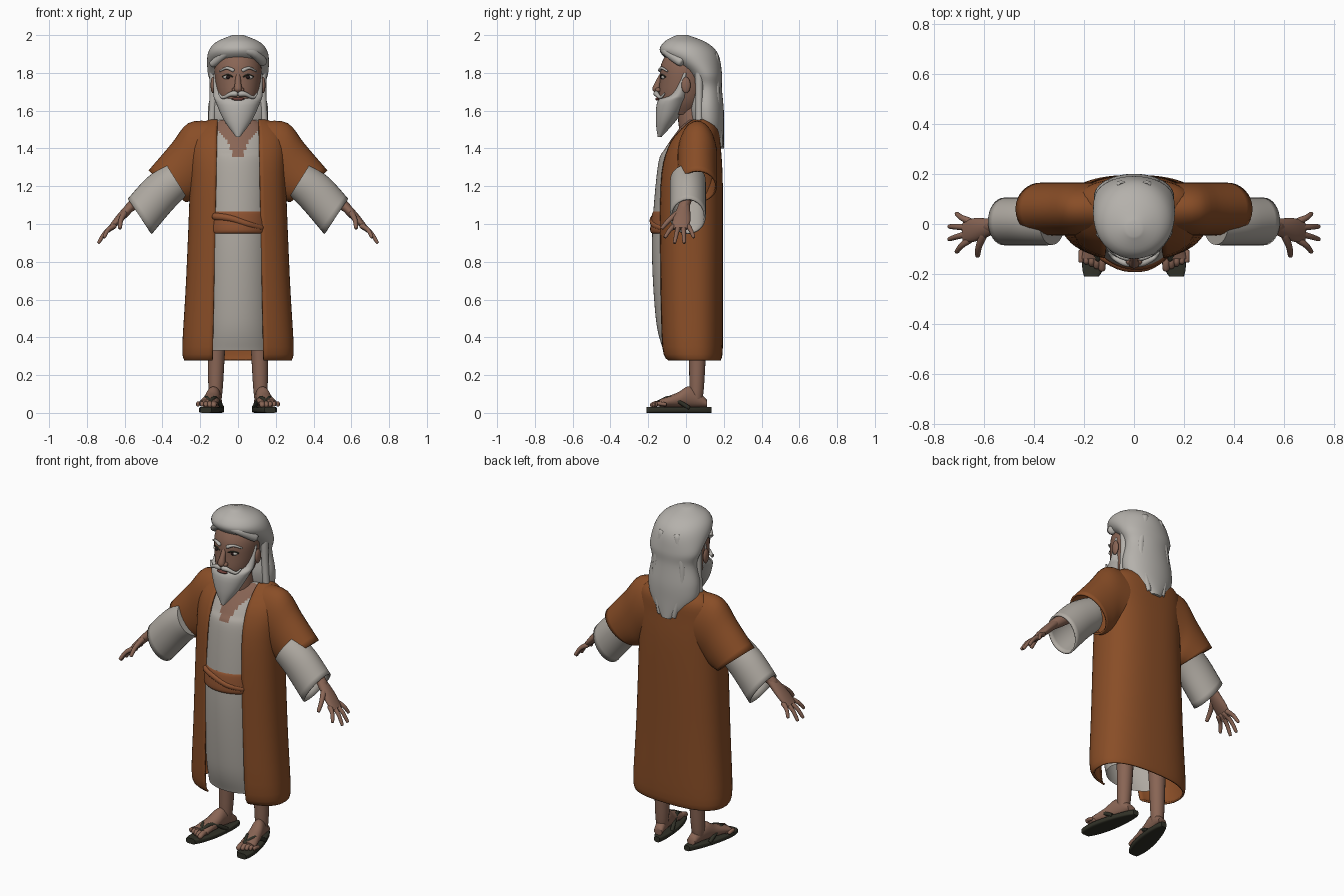
import bpy, bmesh, math
from mathutils import Vector, Matrix

if "Cube" in bpy.data.objects:
    bpy.data.objects.remove(bpy.data.objects["Cube"])


def material(name, red, green, blue):
    mat = bpy.data.materials.new(name)
    mat.use_nodes = True
    mat.diffuse_color = (red, green, blue, 1)
    node = mat.node_tree.nodes["Principled BSDF"]
    node.inputs["Base Color"].default_value = mat.diffuse_color
    node.inputs["Roughness"].default_value = .8
    return mat


SKIN = material("warm skin", .25, .13, .09)
HAIR = material("pale grey hair", .46, .44, .41)
CLOTH = material("off white linen", .43, .4, .36)
ROBE = material("rust brown robe", .25, .075, .02)
BELT = material("belt brown", .27, .085, .03)
DARK = material("dark leather", .03, .03, .02)
LIPS = material("lips", .16, .05, .04)
EYE = material("eye white", .5, .47, .43)
IRIS = material("dark iris", .02, .01, .01)


def finish(name, bm, mats, mirror=False, thick=0, rule=None):
    bmesh.ops.recalc_face_normals(bm, faces=bm.faces[:])
    mesh = bpy.data.meshes.new(name)
    bm.to_mesh(mesh)
    bm.free()
    for mat in mats:
        mesh.materials.append(mat)
    if rule:
        for face in mesh.polygons:
            face.material_index = rule(face.center)
    mesh.shade_smooth()
    mesh.set_sharp_from_angle(angle=math.radians(50))
    part = bpy.data.objects.new(name, mesh)
    bpy.context.collection.objects.link(part)
    if mirror:
        part.modifiers.new("Mirror", 'MIRROR')
    if thick:
        solid = part.modifiers.new("Solidify", 'SOLIDIFY')
        solid.thickness, solid.offset = thick, 0


def spline(before, start, end, after, t):
    """Smooth interpolation between start and end."""
    leave, arrive = (end - before) / 2, (after - start) / 2
    ease = t * t * (3 - 2 * t)
    return start + (end - start) * ease + (leave * (1 - t) - arrive * t) * t * (1 - t)


def loft(name, rings, *mats, sides=32, steps=4, power=1, caps="start end", gap=None, **options):
    """Smooth surface through rings (centre, side axis, depth axis); gap opens the front."""
    keys = [[Vector(part) for part in ring] for ring in rings]
    padded = [keys[0], *keys, keys[-1]]
    sections = []
    for i in range(len(keys) - 1):
        for k in range(steps):
            sections.append([spline(*column, k / steps) for column in zip(*padded[i:i + 4])])
    sections.append(keys[-1])

    def shaped(value):
        return math.copysign(abs(value) ** power, value)

    bm = bmesh.new()
    rows = []
    for centre, side, depth in sections:
        start = math.asin((gap(centre.z) / side.length) ** (1 / power)) if gap else 0
        sweep = math.tau - 2 * start
        row = []
        for i in range(sides + bool(gap)):
            turn = start + sweep * i / sides
            row.append(bm.verts.new(centre + side * shaped(math.sin(turn)) - depth * shaped(math.cos(turn))))
        rows.append(row)
    for lower, upper in zip(rows, rows[1:]):
        for i in range(sides):
            j = (i + 1) % len(lower)
            bm.faces.new((lower[i], lower[j], upper[j], upper[i]))
    if "start" in caps:
        bm.faces.new(rows[0])
    if "end" in caps:
        bm.faces.new(rows[-1])
    finish(name, bm, mats, **options)


def level(z, front, back, half):
    """Horizontal ring from its height, front, back and half width."""
    return (0, (front + back) / 2, z), (half, 0, 0), (0, (back - front) / 2, 0)


def upright(x, y, z, half, height):
    """Ring standing across the y axis, for feet and soles."""
    return (x, y, z), (half, 0, 0), (0, 0, height)


def cuff(top_x, top_z, low_x, low_z, y, half):
    """Sleeve ring from its upper and lower points."""
    top, low = Vector((top_x, y, top_z)), Vector((low_x, y, low_z))
    return (top + low) / 2, (top - low) / 2, (0, half, 0)


def tube(name, points, thick, tip, mat, mirror=True, sides=12):
    """Rounded tube that tapers evenly from thick to tip."""
    points = [Vector(point) for point in points]
    last = len(points) - 1
    span = points[-1] - points[0]
    across = Vector((0, 0, 0))
    across[min(range(3), key=lambda axis: abs(span[axis]))] = 1
    rings = []
    for i, point in enumerate(points):
        along = (points[min(i + 1, last)] - points[max(i - 1, 0)]).normalized()
        side = along.cross(across).normalized()
        depth = along.cross(side)
        radius = thick + (tip - thick) * i / last
        ring = (point, side * radius, depth * radius)
        rounded = [side * radius * .3, depth * radius * .3]
        if i == 0:
            rings.append((point - along * radius * .7, *rounded))
        rings.append(ring)
        if i == last:
            rings.append((point + along * radius * .7, *rounded))
    loft(name, rings, mat, sides=sides, mirror=mirror)


def ball(name, centre, size, mat, mirror=True):
    bm = bmesh.new()
    bmesh.ops.create_uvsphere(bm, u_segments=20, v_segments=12, radius=1,
                              matrix=Matrix.Translation(centre) @ Matrix.Diagonal((*size, 1)))
    finish(name, bm, [mat], mirror)


# Tunic with bare skin at the open neckline
def neckline(centre):
    if centre.z < 1.35 or centre.y > .03:
        return 0
    width = .03 if centre.z < 1.39 else .05 + max(0, centre.z - 1.44)
    return int(abs(centre.x) < width)


tunic = [(.33, -.12, .15, .18), (.5, -.16, .16, .18), (.9, -.18, .16, .18), (1.3, -.15, .16, .18),
         (1.4, -.11, .15, .17), (1.5, -.04, .14, .15), (1.55, 0, .1, .1)]
loft("tunic", [level(*ring) for ring in tunic], CLOTH, SKIN, sides=72, steps=9, caps="end", rule=neckline)

# Open outer robe
robe = [(.28, -.1, .18, .28), (.35, -.13, .19, .29), (.7, -.14, .19, .27), (1.2, -.14, .19, .25),
        (1.4, -.1, .18, .25), (1.5, -.03, .17, .22), (1.55, .03, .13, .15)]
loft("robe", [level(*ring) for ring in robe], ROBE, sides=56, power=.8, caps="", thick=.01,
     gap=lambda z: .14 - z / 50)

# Sleeves and forearms
outer = [(.14, 1.54, .13, 1.2), (.26, 1.53, .2, 1.16), (.35, 1.42, .24, 1.13), (.47, 1.28, .28, 1.12)]
loft("robe_sleeves", [cuff(*ring, .06, .1) for ring in outer], ROBE, caps="start", mirror=True, thick=.01)
inner = [(.38, 1.31, .28, 1.15), (.48, 1.24, .35, 1.08), (.58, 1.13, .46, .95)]
loft("tunic_sleeves", [cuff(*ring, .01, .09) for ring in inner], CLOTH, caps="start", mirror=True, thick=.01)
tube("forearms", [(.36, .03, 1.27), (.57, -.01, 1.09)], .045, .027, SKIN)

# Hands with fanned fingers
tilt = Vector((.7, 0, .7))
palm = [(.03, .024), (.04, .024), (.047, .02), (.042, .012)]
loft("palms", [((.56 + i * .04, -.01 - i * .007, 1.1 - i * .042), tilt * flat, (0, half, 0))
               for i, (half, flat) in enumerate(palm)], SKIN, sides=20, mirror=True)
for i, finger in enumerate(("index", "middle", "ring", "little")):
    curve = (i - 1.5) ** 2 / 70
    base = Vector((.655, i * .024 - .062, .99))
    end = Vector((.74 - curve, i * .05 - .11, .9 + curve))
    tube(finger + "_fingers", [base, (base + end) / 2 + tilt / 99, end], .014, .009, SKIN)
tube("thumbs", [(.6, -.04, 1.06), (.62, -.09, 1.02), (.625, -.125, .98)], .016, .01, SKIN)

# Belt with a crossing fold
belt = [(.95, -.18, .16, .18), (.97, -.19, .16, .18), (1.05, -.18, .16, .18), (1.07, -.17, .16, .18)]
loft("belt", [level(*ring) for ring in belt], BELT, sides=48)
tube("belt_fold", [(-.12, -.13, 1.04), (-.04, -.17, 1.03), (.05, -.17, 1), (.12, -.13, .98)],
     .02, .016, BELT, mirror=False)

# Legs and feet
tube("legs", [(.11, .06, .6), (.115, .06, .3), (.12, .055, .08)], .055, .034, SKIN, sides=20)
arch = [.02, .045, .055, .04, .03, .02]
loft("feet", [upright(.11 + i / 99, .11 - i / 20, .03 + height, .027 + i / 200, height)
              for i, height in enumerate(arch)], SKIN, sides=20, mirror=True)
for i in range(5):
    x = .128 + i * .021
    tube("toes_%d" % (i + 1), [(x, -.11, .045), (x, -.15, .05), (x, i * .009 - .18, .04)],
         .016 - i / 700, .014 - i / 700, SKIN)

# Sandals
outline = [i / 16 for i in range(17)]
loft("sandal_soles", [upright(.1 + t * .07, .135 - t * .345, .016,
                              (.044 + t * .02) * math.sin(.1 + t * 2.9) ** .4, .016) for t in outline],
     DARK, power=.45, steps=2, mirror=True)
for side, middle, end in (("inner", .12, .085), ("outer", .17, .17)):
    tube(side + "_straps", [(.145, -.14, .06), (middle, -.08, .08), (end, .01, .03)], .01, .011, DARK)

# Neck and head
tube("neck", [(0, .05, 1.45), (0, .02, 1.65)], .075, .066, SKIN, mirror=False, sides=24)
head = [(1.58, -.1, .05, .06), (1.65, -.14, .1, .1), (1.75, -.14, .12, .12), (1.85, -.13, .13, .12),
        (1.95, -.07, .08, .07)]
loft("head", [level(*ring) for ring in head], SKIN, sides=40)
tube("nose", [(0, -.122, 1.8), (0, -.146, 1.75), (0, -.158, 1.71)], .011, .021, SKIN, mirror=False)
ball("nostrils", (.02, -.147, 1.71), (.013, .016, .012), SKIN)
ball("ears", (.133, 0, 1.735), (.012, .024, .043), SKIN)
ball("eyes", (.054, -.12, 1.777), (.025, .012, .011), EYE)
ball("irises", (.053, -.127, 1.777), (.011, .009, .01), IRIS)
tube("upper_lids", [(.03, -.134, 1.78), (.054, -.13, 1.79), (.08, -.11, 1.78)], .004, .004, DARK)
ball("lower_lip", (0, -.15, 1.662), (.034, .012, .009), LIPS, mirror=False)

# Beard, moustache and brows
beard = [(1.46, -.15, -.13, .01), (1.55, -.16, -.05, .075), (1.65, -.15, .02, .12), (1.69, -.09, .02, .13),
         (1.8, -.03, .02, .13)]
loft("beard", [level(*ring) for ring in beard], HAIR, sides=40)
tube("moustache", [(.01, -.156, 1.69), (.04, -.155, 1.687), (.08, -.135, 1.67), (.1, -.115, 1.69)],
     .016, .005, HAIR)
tube("eyebrows", [(.026, -.138, 1.814), (.06, -.128, 1.826), (.095, -.1, 1.81)], .01, .005, HAIR)

# Long hair with loose locks
hair = [(1.4, .17, .2, .03), (1.5, .05, .2, .14), (1.6, .02, .2, .16), (1.72, .03, .19, .14),
        (1.8, 0, .19, .16), (1.9, -.13, .17, .16), (1.96, -.12, .11, .12), (2, -.05, .01, .03)]
loft("hair", [level(*ring) for ring in hair], HAIR, sides=48, steps=6)
tube("swept_fringe", [(.13, -.03, 1.86), (.07, -.1, 1.91), (-.03, -.11, 1.92), (-.13, -.04, 1.85)],
     .025, .02, HAIR, mirror=False)
tube("back_locks", [(.05, .15, 1.88), (.09, .16, 1.65), (.05, .18, 1.43)], .024, .016, HAIR)
tube("side_locks", [(.13, .07, 1.84), (.13, .07, 1.7), (.14, .07, 1.52)], .022, .018, HAIR)
